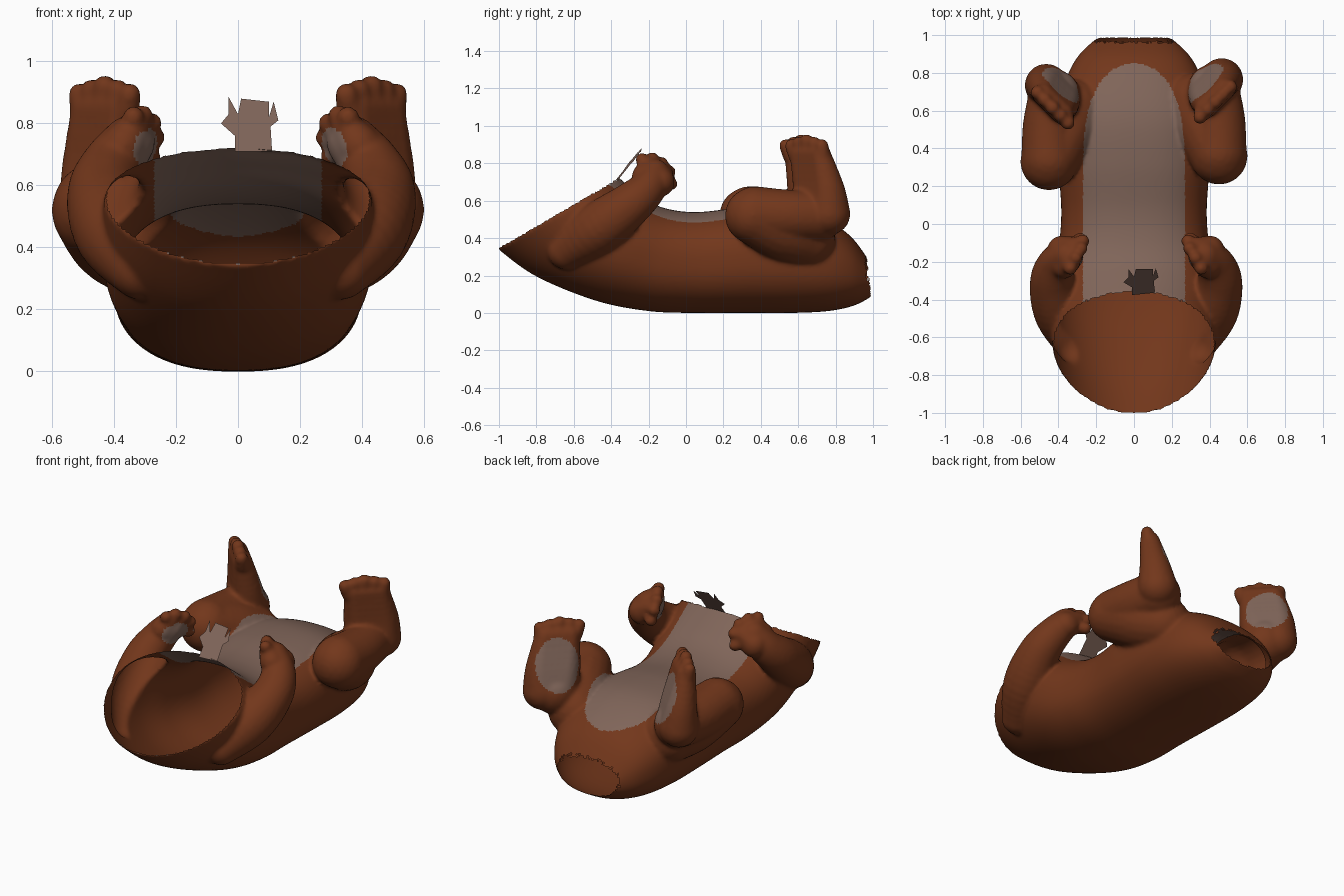
import bpy, bmesh, math, random
from mathutils import Vector

if "Cube" in bpy.data.objects:
    bpy.data.objects.remove(bpy.data.objects["Cube"])

random.seed(4)


def material(name, rgb):
    m = bpy.data.materials.new(name)
    m.diffuse_color = (*rgb, 1)
    m.use_nodes = True
    m.node_tree.nodes["Principled BSDF"].inputs["Base Color"].default_value = m.diffuse_color
    return m


BROWN = material("brown_fur", (0.17, 0.038, 0.011))
GREY = material("pale_fur", (0.215, 0.13, 0.10))


def add_object(name, mesh):
    ob = bpy.data.objects.new(name, mesh)
    bpy.context.collection.objects.link(ob)
    mesh.materials.clear()
    mesh.materials.append(BROWN)
    mesh.materials.append(GREY)
    for p in mesh.polygons:
        p.use_smooth = True
    return ob


def catmull(rows, t):
    """Smooth interpolation of a list of tuples."""
    i = min(int(t), len(rows) - 2)
    f = t - i
    a, b, c, d = (rows[max(0, min(len(rows) - 1, i + k))] for k in (-1, 0, 1, 2))
    return [0.5 * (2 * q + (r - p) * f + (2 * p - 5 * q + 4 * r - s) * f * f
                   + (3 * q - p - 3 * r + s) * f ** 3)
            for p, q, r, s in zip(a, b, c, d)]


def spow(v, e):
    return math.copysign(abs(v) ** e, v)


verts, faces = [], []

# Body tube: bottom y, z, top y, z, half width, squareness, narrowing of the back
SECTIONS = [
    (-1.01, 0.345, -0.36, 0.725, 0.455, 2.0, 0.12),
    (-0.80, 0.195, -0.29, 0.665, 0.46, 2.1, 0.10),
    (-0.48, 0.065, -0.19, 0.59, 0.44, 2.25, 0.04),
    (-0.20, 0.01, -0.07, 0.55, 0.40, 2.35, 0),
    (0.05, 0.0, 0.08, 0.54, 0.385, 2.4, 0),
    (0.32, 0.0, 0.32, 0.565, 0.40, 2.4, 0),
    (0.56, 0.0, 0.55, 0.56, 0.40, 2.4, 0),
    (0.76, 0.01, 0.74, 0.50, 0.365, 2.35, 0),
    (0.90, 0.04, 0.88, 0.41, 0.295, 2.3, 0),
    (0.995, 0.09, 0.985, 0.27, 0.19, 2.2, 0),
]
ALONG, AROUND = 70, 96
for i in range(ALONG + 1):
    yb, zb, yt, zt, w, n, narrow = catmull(SECTIONS, (len(SECTIONS) - 1) * i / ALONG)
    for j in range(AROUND):
        a = 2 * math.pi * j / AROUND
        u = spow(math.sin(a), 2 / n)
        verts.append((w * spow(math.cos(a), 2 / n) * (1 - narrow * (0.5 - u)),
                      (yb + yt) / 2 + u * (yt - yb) / 2,
                      (zb + zt) / 2 + u * (zt - zb) / 2))
        if i < ALONG:
            b, k = i * AROUND, (j + 1) % AROUND
            faces.append((b + j, b + AROUND + j, b + AROUND + k, b + k))
faces.append(tuple(range(AROUND)))
faces.append(tuple(reversed(range(ALONG * AROUND, (ALONG + 1) * AROUND))))

# Arm with curled paw: chains of balls (x, y, z, radius)
ARM = [[(0.33, -0.64, 0.33, 0.10), (0.41, -0.47, 0.45, 0.14), (0.455, -0.31, 0.57, 0.12),
        (0.43, -0.21, 0.66, 0.10), (0.37, -0.17, 0.74, 0.085)],
       [(0.40, -0.14, 0.70, 0.08), (0.33, -0.12, 0.75, 0.05)],
       [(0.39, -0.22, 0.73, 0.07), (0.35, -0.20, 0.79, 0.05)]]
for f in [(0.30, -0.08, 0.69), (0.285, -0.09, 0.755), (0.295, -0.13, 0.80),
          (0.325, -0.18, 0.825), (0.355, -0.235, 0.82)]:
    ARM.append([(0.37, -0.165, 0.73, 0.05), (*f, 0.036)])

# Leg with thigh, knee, shin and upturned foot
LEG = [[(0.32, 0.64, 0.40, 0.16), (0.38, 0.52, 0.45, 0.175), (0.45, 0.36, 0.52, 0.152)],
       [(0.45, 0.37, 0.53, 0.148), (0.45, 0.55, 0.52, 0.14), (0.42, 0.71, 0.52, 0.138)]]


def across(s, y, z, r):
    return (0.43 + 0.7 * s, y + 0.7 * s, z, r)


for s in (-0.07, -0.035, 0, 0.035, 0.07):
    LEG.append([across(s * 0.7, 0.73, 0.53, 0.115), across(s, 0.71, 0.66, 0.09),
                across(s * 1.05, 0.665, 0.85, 0.058)])
for i in range(5):
    s = -0.115 + 0.0575 * i
    LEG.append([across(s * 0.85, 0.66, 0.84, 0.045),
                across(s, 0.645, 0.92 - 0.013 * abs(i - 2), 0.037)])

# Mirrored limbs, stamped from one unit ball
bm = bmesh.new()
bmesh.ops.create_icosphere(bm, subdivisions=3, radius=1)
BALL = [v.co.copy() for v in bm.verts]
BALL_FACES = [[v.index for v in f.verts] for f in bm.faces]
bm.free()
STEPS = 6
for side in (1, -1):
    for chains, scale, shift in ((ARM, 1 if side > 0 else 0.95, 0),
                                 (LEG, 1, 0 if side > 0 else -0.03)):
        for chain in chains:
            for k in range(STEPS * (len(chain) - 1) + 1):
                x, y, z, r = catmull(chain, k / STEPS)
                b = len(verts)
                cx, cy = side * x * scale, y + shift
                verts.extend((cx + r * v.x, cy + r * v.y, z + r * v.z) for v in BALL)
                faces.extend([b + q for q in f] for f in BALL_FACES)

# Blend body and limbs into one skin
raw = bpy.data.meshes.new("raw")
raw.from_pydata(verts, [], faces)
helper = bpy.data.objects.new("blend_helper", raw)
bpy.context.collection.objects.link(helper)
rm = helper.modifiers.new("blend", 'REMESH')
rm.mode = 'VOXEL'
rm.voxel_size = 0.012
sm = helper.modifiers.new("soften", 'SMOOTH')
sm.factor = 0.5
sm.iterations = 6
skin = bpy.data.meshes.new_from_object(
    helper.evaluated_get(bpy.context.evaluated_depsgraph_get()))
bpy.data.objects.remove(helper)
skin.name = "hollow_body"

bm = bmesh.new()
bm.from_mesh(skin)
# Keep only the outer shell
start = min(bm.verts, key=lambda v: v.co.z)
seen, stack = {start}, [start]
while stack:
    for e in stack.pop().link_edges:
        for v in e.verts:
            if v not in seen:
                seen.add(v)
                stack.append(v)
bmesh.ops.delete(bm, geom=[v for v in bm.verts if v not in seen], context='VERTS')


# Open the neck and the tail
def is_cap(f, point, normal, keep):
    c = f.calc_center_median()
    limit = random.uniform(-0.028, -0.012)
    return (keep(c) and (c - point).dot(normal) > limit
            and f.normal.dot(normal) > 0.75)


neck, neck_mid = Vector((0, -0.38, 0.65)).normalized(), Vector((0, -0.685, 0.535))
tail, tail_mid = Vector((0, 0.18, 0.01)).normalized(), Vector((0, 0.99, 0.18))
bm.normal_update()
caps = [f for f in bm.faces
        if is_cap(f, neck_mid, neck, lambda c: c.y < -0.33 and c.z < 0.74)
        or is_cap(f, tail_mid, tail, lambda c: c.y > 0.95)]
bmesh.ops.delete(bm, geom=caps, context='FACES')
bm.to_mesh(skin)
bm.free()
add_object("hollow_body", skin)

# Pale pads: centre, facing, horizontal and vertical radius
PADS = [(Vector((0.32, -0.19, 0.72)), Vector((-0.86, -0.5, 0.1)), 0.09, 0.07),
        (Vector((0.36, 0.76, 0.71)), Vector((-0.7, 0.7, 0.1)), 0.13, 0.165)]
for p in skin.polygons:
    x, y, z = p.center
    # Pale belly
    half = 0.27 if y < 0.1 else 0.27 * math.sqrt(max(0, 1 - ((y - 0.1) / 0.75) ** 4))
    pale = p.normal.z > 0.2 and abs(x) < half and 0.3 < z < 0.73
    c, n = Vector((abs(x), y, z)), p.normal.copy()
    n.x *= 1 if x > 0 else -1
    for centre, facing, rh, rv in PADS:
        d = c - centre
        if (math.hypot(d.x, d.y) / rh) ** 2 + (d.z / rv) ** 2 < 1 and n.dot(facing) > 0.45:
            pale = True
    p.material_index = int(pale)

# Torn flap of belly fur above the neck opening
OUTLINE = [(-0.01, 0.71), (0.11, 0.71), (0.105, 0.79), (0.13, 0.81), (0.115, 0.87),
           (0.10, 0.82), (0.10, 0.87), (0.01, 0.88), (0.0, 0.83), (-0.03, 0.885),
           (-0.03, 0.83), (-0.055, 0.80), (-0.01, 0.76)]
flap = bpy.data.meshes.new("torn_flap")
flap.from_pydata([(x, -0.37 + (z - 0.71) * 0.8 + 0.1 * (x - 0.05), z) for x, z in OUTLINE],
                 [], [tuple(range(len(OUTLINE)))])
add_object("torn_flap", flap)
flap.polygons[0].material_index = 1
